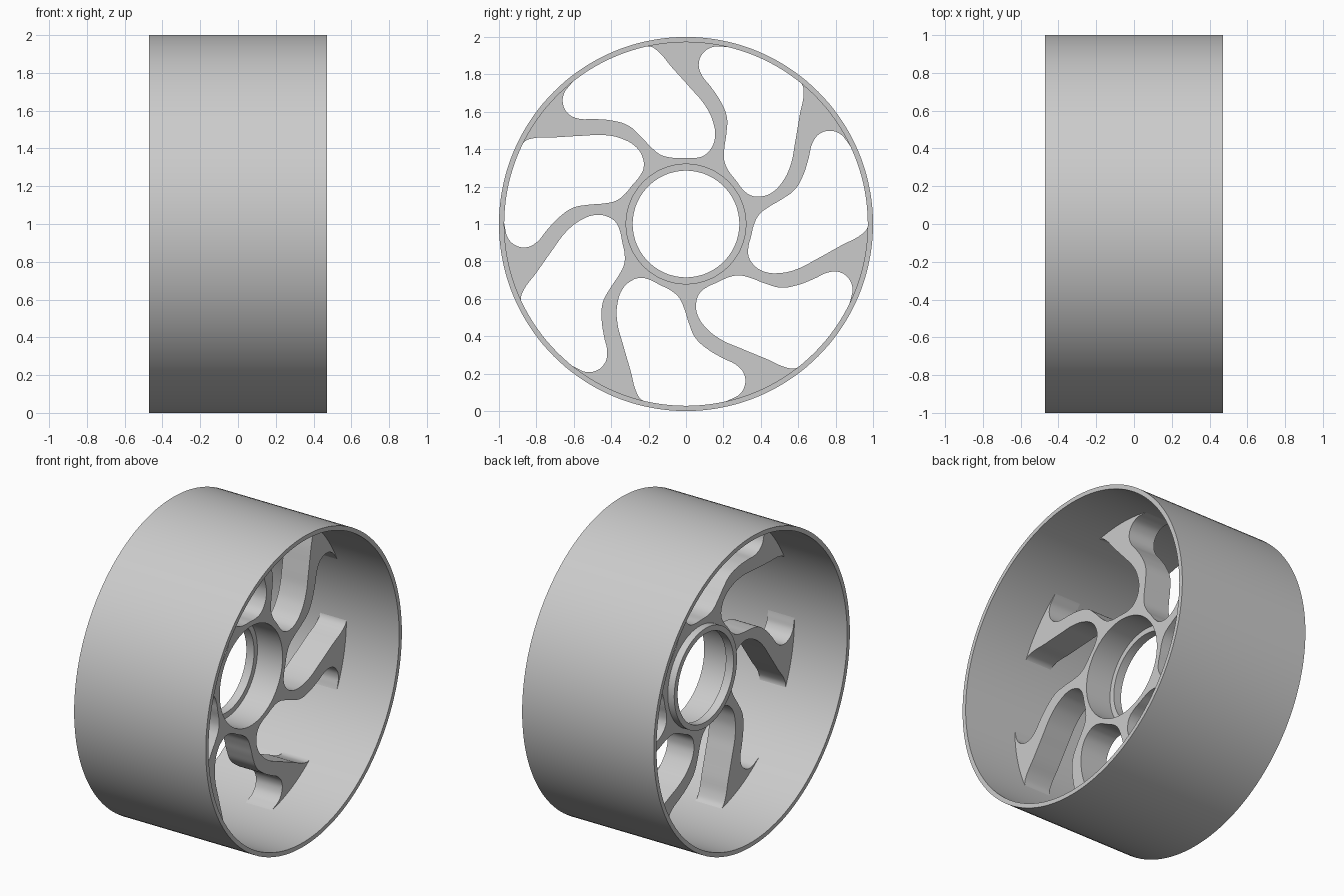
import bpy, bmesh, math
from mathutils import Matrix, Vector

cube = bpy.data.objects.get("Cube")
if cube:
    bpy.data.objects.remove(cube, do_unlink=True)

GREY = (0.6, 0.6, 0.6, 1)
metal = bpy.data.materials.new("plain_grey")
metal.diffuse_color = GREY
metal.use_nodes = True
metal.node_tree.nodes["Principled BSDF"].inputs["Base Color"].default_value = GREY

CENTRE = Vector((0, 0, 1))
SPOKES = 7
HALF_SPOKE = 0.094
BORE = 0.32


def finish(name, mesh):
    """Weld, orient and smooth a mesh, and add it to the scene."""
    bm = bmesh.new()
    bm.from_mesh(mesh)
    bmesh.ops.remove_doubles(bm, verts=bm.verts, dist=0.0002)
    bmesh.ops.recalc_face_normals(bm, faces=bm.faces)
    bm.to_mesh(mesh)
    bm.free()
    mesh.materials.clear()
    mesh.materials.append(metal)
    obj = bpy.data.objects.new(name, mesh)
    obj.location = CENTRE
    bpy.context.collection.objects.link(obj)
    bpy.ops.object.select_all(action="DESELECT")
    obj.select_set(True)
    bpy.context.view_layer.objects.active = obj
    bpy.ops.object.shade_smooth_by_angle(angle=math.radians(35))
    return obj


def lathe(name, profile, steps=144):
    """Turn a closed (x, radius) profile around the x axis."""
    bm = bmesh.new()
    verts = [bm.verts.new((x, 0, r)) for x, r in profile]
    edges = [bm.edges.new((v, verts[i - 1])) for i, v in enumerate(verts)]
    bmesh.ops.spin(bm, geom=verts + edges, cent=(0, 0, 0), axis=(1, 0, 0),
                   angle=math.tau, steps=steps, use_duplicate=False)
    mesh = bpy.data.meshes.new(name)
    bm.to_mesh(mesh)
    bm.free()
    return finish(name, mesh)


def polar(r, degrees):
    a = math.radians(degrees)
    return Vector((r * math.cos(a), r * math.sin(a)))


def add_loop(curve, points, resolution):
    """Add a smooth closed outline to a filled curve."""
    spline = curve.splines.new("BEZIER")
    spline.bezier_points.add(len(points) - 1)
    for bp, p in zip(spline.bezier_points, points):
        bp.co = (p[0], p[1], 0)
        bp.handle_left_type = bp.handle_right_type = "AUTO"
    spline.use_cyclic_u = True
    spline.resolution_u = resolution


# Wide thin outer band
lathe("rim", [(-0.47, 1), (0.47, 1), (0.47, 0.972), (-0.47, 0.972)])

# Hub sleeve with a stepped lip standing out on one side
lathe("hub_sleeve", [(-0.14, 0.285), (-0.14, BORE), (-HALF_SPOKE, BORE),
                     (-HALF_SPOKE, 0.324), (HALF_SPOKE, 0.324),
                     (HALF_SPOKE, BORE), (-0.085, BORE), (-0.085, 0.285)])

# One opening between two curved spokes: spoke flank, hub edge, next flank
flank = [(-0.192, 0.949), (-0.155, 0.928), (-0.075, 0.837), (0.021, 0.730),
         (0.102, 0.634), (0.144, 0.548), (0.155, 0.463), (0.134, 0.404),
         (0.096, 0.366), (0.048, 0.353), (-0.015, 0.354), (-0.086, 0.356),
         (-0.139, 0.372), (-0.187, 0.411), (-0.246, 0.473), (-0.310, 0.527),
         (-0.396, 0.553), (-0.487, 0.561), (-0.578, 0.564), (-0.631, 0.591),
         (-0.658, 0.644), (-0.652, 0.698), (-0.624, 0.738)]
rim_edge = [polar(0.974, a) for a in (127, 122, 117, 112, 107, 103.5)]
opening = [Vector(p) for p in flank] + rim_edge

# Spoke disc: filled outline with the bore and repeated openings
outline = bpy.data.curves.new("spoke_outline", "CURVE")
outline.dimensions = "2D"
outline.fill_mode = "BOTH"
outline.extrude = HALF_SPOKE
for radius in (0.986, 0.322):
    add_loop(outline, [polar(radius, i * 10) for i in range(36)], 4)
for i in range(SPOKES):
    turn = Matrix.Rotation(math.tau * i / SPOKES, 2)
    add_loop(outline, [turn @ p for p in opening], 5)

helper = bpy.data.objects.new("spoke_outline", outline)
bpy.context.collection.objects.link(helper)
bpy.context.view_layer.update()
graph = bpy.context.evaluated_depsgraph_get()
spoke_mesh = bpy.data.meshes.new_from_object(helper.evaluated_get(graph))
bpy.data.objects.remove(helper, do_unlink=True)
# Stand the disc upright, with its axis along x
spoke_mesh.transform(Matrix.Rotation(math.pi / 2, 4, "Z")
                     @ Matrix.Rotation(math.pi / 2, 4, "X"))
finish("curved_spokes", spoke_mesh)
